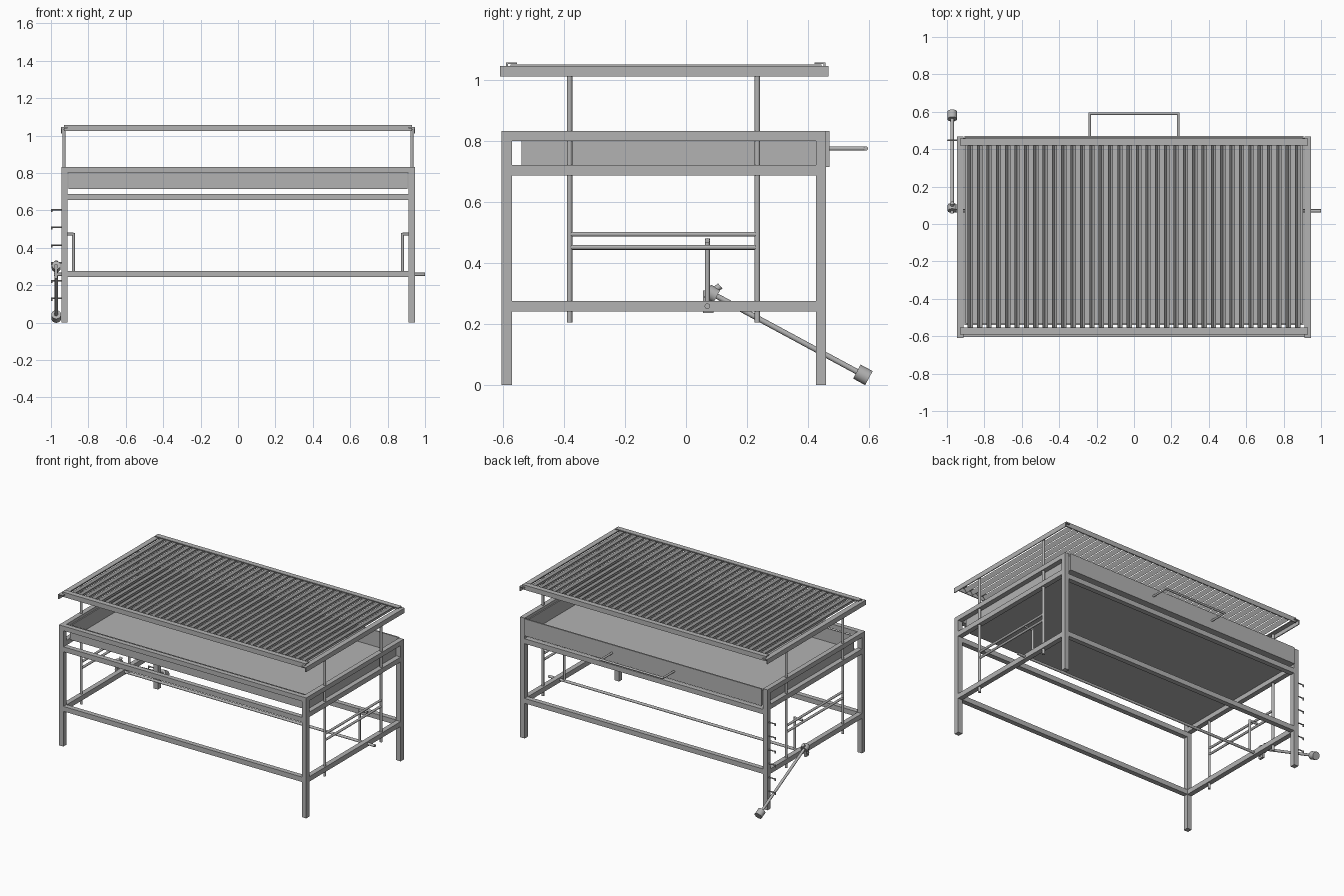
import bpy
import bmesh
from mathutils import Vector

cube = bpy.data.objects.get("Cube")
if cube:
    bpy.data.objects.remove(cube)

steel = bpy.data.materials.new("grey_steel")
steel.use_nodes = True
GREY = (0.45, 0.45, 0.45, 1)
steel.diffuse_color = GREY
steel.node_tree.nodes["Principled BSDF"].inputs["Base Color"].default_value = GREY


def finish(name, bm):
    bmesh.ops.recalc_face_normals(bm, faces=bm.faces)
    mesh = bpy.data.meshes.new(name)
    bm.to_mesh(mesh)
    bm.free()
    mesh.materials.append(steel)
    obj = bpy.data.objects.new(name, mesh)
    bpy.context.collection.objects.link(obj)
    return obj


def box(name, x, y, z):
    """Box from (low, high) ranges."""
    bm = bmesh.new()
    bmesh.ops.create_cube(bm, size=1)
    for v in bm.verts:
        for i, (lo, hi) in enumerate((x, y, z)):
            v.co[i] = lo if v.co[i] < 0 else hi
    return finish(name, bm)


def rod(name, a, b, r, sides=16):
    """Round bar from point a to point b."""
    a, b = Vector(a), Vector(b)
    bm = bmesh.new()
    bmesh.ops.create_cone(bm, cap_ends=True, segments=sides, radius1=r, radius2=r,
                          depth=(b - a).length)
    turn = (b - a).to_track_quat('Z', 'Y').to_matrix()
    for v in bm.verts:
        v.co = turn @ v.co + (a + b) / 2
    for f in bm.faces:
        f.smooth = len(f.verts) == 4
    obj = finish(name, bm)
    for e in obj.data.edges:
        caps = sum(e.key in p.edge_keys for p in obj.data.polygons if len(p.vertices) > 4)
        e.use_edge_sharp = caps > 0
    return obj


def extrude(name, profile, to_point, length):
    """Closed profile mapped into space by to_point(u, v, along)."""
    bm = bmesh.new()
    ends = [[bm.verts.new(to_point(u, v, t)) for u, v in profile] for t in length]
    n = len(profile)
    for i in range(n):
        j = (i + 1) % n
        bm.faces.new((ends[0][i], ends[0][j], ends[1][j], ends[1][i]))
    for end in ends:
        bm.faces.new(end)
    return finish(name, bm)


def angle_iron(width, height, t):
    """L section: outer vertical flange and a top flange reaching inward."""
    return [(0, 0), (t, 0), (t, height - t), (width, height - t), (width, height), (0, height)]


FRONT, BACK, SIDE, TUBE = -0.605, 0.46, 0.945, 0.034
INNER = SIDE - TUBE


def span(s, lo, hi):
    return tuple(sorted((s * lo, s * hi)))


# Table frame: legs and rails on both ends
for s, label in ((1, "left"), (-1, "right")):
    xs = span(s, INNER, SIDE)
    box(f"front_leg_{label}", xs, (FRONT, FRONT + TUBE), (0, 0.8))
    box(f"back_leg_{label}", xs, (BACK - TUBE, BACK), (0, 0.8))
    box(f"top_side_rail_{label}", xs, (FRONT, BACK), (0.8, 0.832))
    for part, z in (("middle", 0.687), ("lower", 0.241)):
        box(f"{part}_side_rail_{label}", xs, (FRONT + TUBE, BACK - TUBE), (z, z + TUBE))

# Long rails
box("top_front_rail", (-INNER, INNER), (FRONT, FRONT + TUBE), (0.8, 0.832))
for part, z in (("middle", 0.655), ("lower", 0.243)):
    box(f"{part}_front_rail", (-INNER, INNER), (FRONT, FRONT + TUBE), (z, z + TUBE))
    box(f"{part}_back_rail", (-INNER, INNER), (BACK - TUBE, BACK), (z, z + TUBE))

# Ember pan with a taller back plate
PX, T = 0.907, 0.008
box("pan_floor", (-PX, PX), (-0.54, 0.465), (0.715, 0.715 + T))
box("pan_front_wall", (-PX, PX), (-0.54, -0.54 + T), (0.715, 0.815))
box("pan_back_plate", (-PX, PX), (0.46, 0.47), (0.715, 0.832))
for s, label in ((1, "left"), (-1, "right")):
    box(f"pan_side_wall_{label}", span(s, PX - T, PX), (-0.54, 0.465), (0.715, 0.815))

# Pan pull handle
HX, HY, HZ = 0.237, 0.59, 0.775
for s, label in ((1, "left"), (-1, "right")):
    rod(f"handle_arm_{label}", (s * HX, 0.465, HZ), (s * HX, HY, HZ), 0.007)
rod("handle_grip", (-HX - 0.006, HY, HZ), (HX + 0.006, HY, HZ), 0.007)

# Grate frame from angle iron
L = angle_iron(0.036, 0.033, 0.006)
for s, label in ((1, "left"), (-1, "right")):
    extrude(f"grate_side_{label}", L,
            lambda u, v, t: (s * (0.947 - u), t, 1.012 + v), (-0.61, 0.467))
extrude("grate_front", L, lambda u, v, t: (t, -0.59 + u, 1.025 + v), (-0.93, 0.93))
extrude("grate_back", L, lambda u, v, t: (t, 0.457 - u, 1.025 + v), (-0.93, 0.93))

# V-shaped grate bars
V = [(-0.014, 0.024), (0, 0.004), (0.014, 0.024), (0.014, 0.018), (0, -0.003), (-0.014, 0.018)]
BARS = 36
for i in range(BARS):
    cx = -0.875 + 1.75 * i / (BARS - 1)
    extrude(f"grate_bar_{i + 1}", V,
            lambda u, v, t: (cx + u, t, 1.027 + v), (-0.575, 0.445))

# Lifting posts, cross bars and crank arms
AXLE_Y, AXLE_Z, POST = 0.07, 0.258, 0.93
for s, label in ((1, "left"), (-1, "right")):
    x = s * POST
    for part, y in (("front", -0.382), ("back", 0.234)):
        rod(f"{part}_lift_post_{label}", (x, y, 0.205), (x, y, 1.035), 0.009)
    for part, z in (("upper", 0.494), ("lower", 0.451)):
        rod(f"{part}_cross_bar_{label}", (x, -0.382, z), (x, 0.234, z), 0.008)
    arm = s * 0.88
    rod(f"crank_arm_{label}", (arm, AXLE_Y, AXLE_Z), (arm, AXLE_Y, 0.48), 0.008)
    rod(f"crank_peg_{label}", (arm, AXLE_Y, 0.473), (s * 0.94, AXLE_Y, 0.473), 0.008)
rod("axle", (-0.985, AXLE_Y, AXLE_Z), (1.0, AXLE_Y, AXLE_Z), 0.009)

# Lever with hub and knob
LX = -0.972
hub, tip = Vector((LX, 0.075, 0.305)), Vector((LX, 0.6, 0.022))
along = (tip - hub).normalized()
rod("lever_bar", hub, tip, 0.009)
rod("lever_knob", tip - along * 0.045, tip, 0.026, 24)
rod("lever_hub", hub - along * 0.005, hub + along * 0.03, 0.024, 24)
rod("lever_lug", (LX, 0.085, 0.3), (LX, 0.112, 0.325), 0.011)
box("lever_plate", (LX - 0.008, LX + 0.008), (0.055, 0.09), (0.236, 0.31))

# Row of lever stops on the back leg
for i in range(6):
    z = 0.13 + 0.095 * i
    rod(f"stop_pin_{i + 1}", (-SIDE + 0.005, 0.447, z), (-0.997, 0.447, z), 0.004, 10)
    rod(f"stop_tip_{i + 1}", (-0.996, 0.447, z + 0.004), (-0.996, 0.447, z - 0.013), 0.004, 10)
